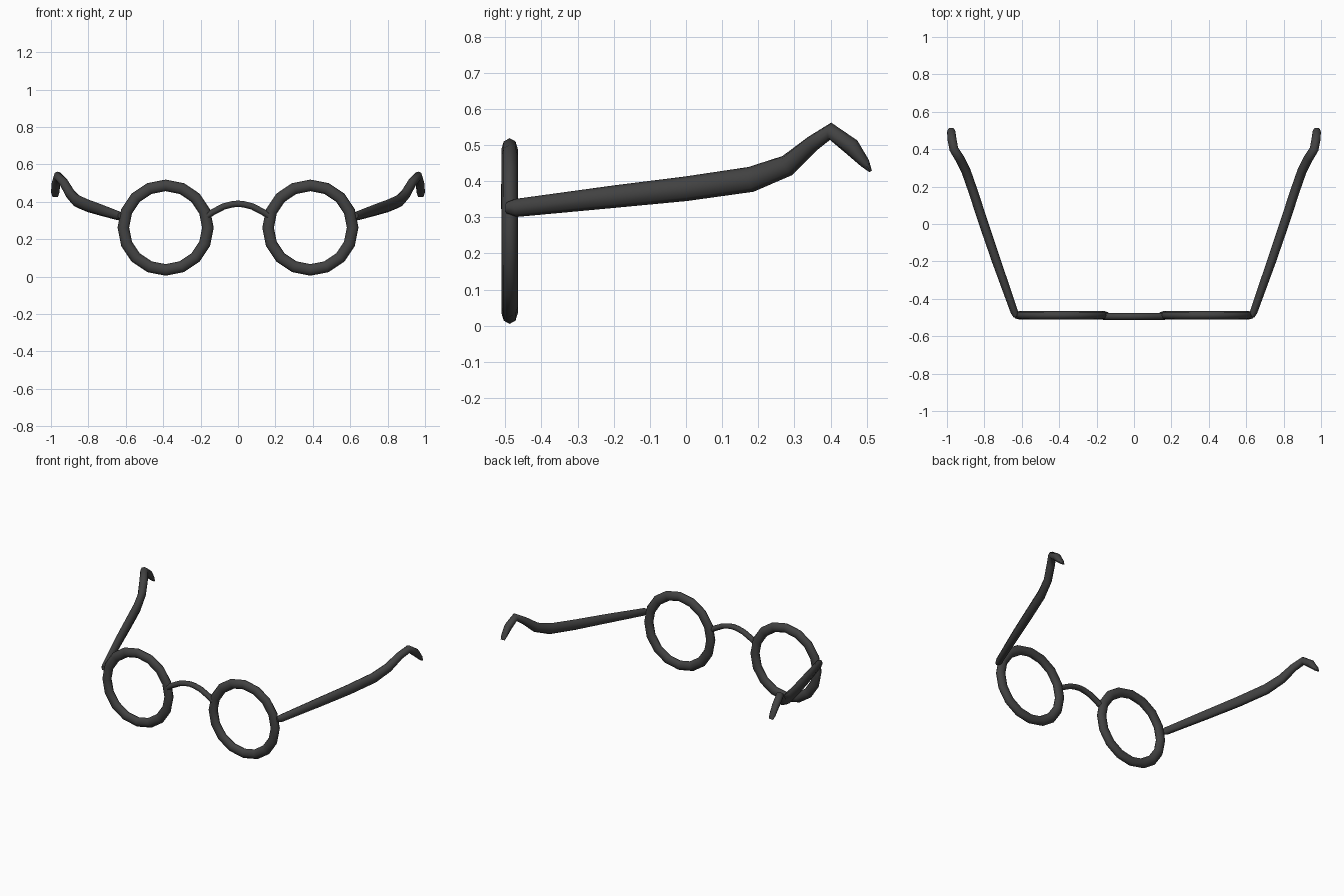
import bpy
import bmesh
from math import cos, sin, pi
from mathutils import Vector

if "Cube" in bpy.data.objects:
    bpy.data.objects.remove(bpy.data.objects["Cube"], do_unlink=True)

COLOUR = (0.055, 0.055, 0.055, 1)
frame_mat = bpy.data.materials.new("dark grey frame")
frame_mat.use_nodes = True
frame_mat.diffuse_color = COLOUR
bsdf = frame_mat.node_tree.nodes["Principled BSDF"]
bsdf.inputs["Base Color"].default_value = COLOUR
bsdf.inputs["Roughness"].default_value = 0.7


def tube(name, stations, side_axis=None, closed=False, sides=8):
    """Sweep an oval along stations of (point, half width, half height)."""
    bm = bmesh.new()
    pts = [Vector(s[0]) for s in stations]
    n = len(pts)
    loops = []
    for i, (_, half_w, half_h) in enumerate(stations):
        before = pts[i - 1] if closed or i > 0 else pts[i]
        after = pts[(i + 1) % n] if closed or i < n - 1 else pts[i]
        tangent = (after - before).normalized()
        side = Vector(side_axis) if side_axis else tangent.cross(Vector((0, 0, 1))).normalized()
        up = side.cross(tangent).normalized()
        loops.append([bm.verts.new(pts[i] + side * half_w * cos(a) + up * half_h * sin(a))
                      for a in (2 * pi * k / sides for k in range(sides))])
    for i in range(n if closed else n - 1):
        a, b = loops[i], loops[(i + 1) % n]
        for k in range(sides):
            m = (k + 1) % sides
            bm.faces.new((a[k], a[m], b[m], b[k]))
    if not closed:
        bm.faces.new(loops[0])
        bm.faces.new(loops[-1])
    bmesh.ops.recalc_face_normals(bm, faces=bm.faces)
    mesh = bpy.data.meshes.new(name)
    bm.to_mesh(mesh)
    bm.free()
    mesh.materials.append(frame_mat)
    obj = bpy.data.objects.new(name, mesh)
    bpy.context.collection.objects.link(obj)
    bpy.ops.object.select_all(action="DESELECT")
    obj.select_set(True)
    bpy.context.view_layer.objects.active = obj
    bpy.ops.object.shade_smooth_by_angle(angle=pi / 3)
    return obj


# Temple arm centre line: x, y, z, half width, half height
ARM = [
    (0.630, -0.495, 0.326, 0.014, 0.016),
    (0.640, -0.470, 0.326, 0.020, 0.025),
    (0.735, -0.200, 0.357, 0.024, 0.031),
    (0.803, 0.000, 0.379, 0.025, 0.034),
    (0.862, 0.180, 0.405, 0.025, 0.035),
    (0.897, 0.280, 0.443, 0.025, 0.030),
    (0.932, 0.350, 0.504, 0.025, 0.023),
    (0.963, 0.400, 0.538, 0.024, 0.024),
    (0.974, 0.458, 0.495, 0.024, 0.024),
    (0.977, 0.495, 0.450, 0.022, 0.014),
    (0.977, 0.511, 0.427, 0.015, 0.004),
]

for label, s in (("left", 1), ("right", -1)):
    # Round lens rim
    rim = []
    for k in range(16):
        a = 2 * pi * k / 16
        rim.append(((s * 0.387 + 0.226 * cos(a), -0.488, 0.262 + 0.226 * sin(a)), 0.023, 0.031))
    tube(label + "_lens_rim", rim, side_axis=(0, 1, 0), closed=True)
    # Temple arm with ear hook
    tube(label + "_temple_arm", [((s * x, y, z), w, h) for x, y, z, w, h in ARM])

# Arched nose bridge
half = [(0.165, 0.325), (0.135, 0.345), (0.075, 0.376), (0.03, 0.387)]
arch = [(-x, z) for x, z in half] + [(0, 0.390)] + [(x, z) for x, z in reversed(half)]
tube("nose_bridge", [((x, -0.494, z), 0.018, 0.017) for x, z in arch], side_axis=(0, 1, 0))
